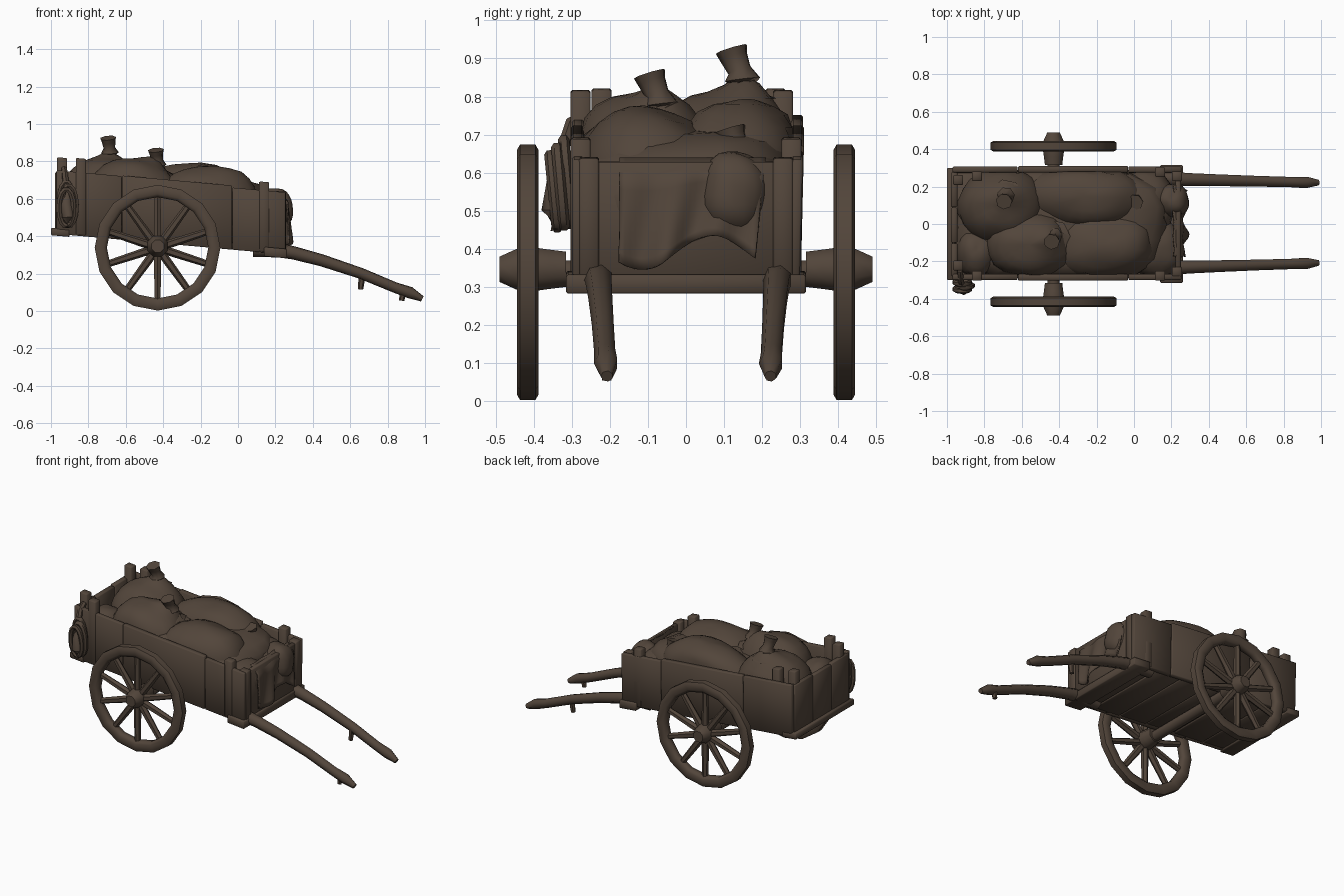
import bpy, bmesh, math, random
from mathutils import Vector, Matrix, noise

if "Cube" in bpy.data.objects:
    bpy.data.objects.remove(bpy.data.objects["Cube"])

random.seed(4)
brown = bpy.data.materials.new("dark_brown")
brown.diffuse_color = (0.085, 0.06, 0.043, 1)
brown.use_nodes = True
brown.node_tree.nodes["Principled BSDF"].inputs["Base Color"].default_value = brown.diffuse_color
SLOPE = -0.09          # the cart bed tips down towards the shafts


def finish(name, bm, angle=40):
    bmesh.ops.recalc_face_normals(bm, faces=bm.faces)
    me = bpy.data.meshes.new(name)
    bm.to_mesh(me)
    bm.free()
    ob = bpy.data.objects.new(name, me)
    bpy.context.collection.objects.link(ob)
    me.materials.append(brown)
    bpy.ops.object.select_all(action='DESELECT')
    ob.select_set(True)
    bpy.context.view_layer.objects.active = ob
    bpy.ops.object.shade_smooth_by_angle(angle=math.radians(angle))
    return ob


def board(name, x, y, h, flare=0.0):
    """Box given by ranges; h is height above the sloping bed line."""
    bm = bmesh.new()
    bmesh.ops.create_cube(bm, size=1)
    for v in bm.verts:
        px, py, pz = (r[0] + (c + 0.5) * (r[1] - r[0]) for c, r in zip(v.co, (x, y, h)))
        py += math.copysign(flare, py) * (v.co.z + 0.5)
        v.co = (px, py, pz + SLOPE * px)
    bmesh.ops.bevel(bm, geom=bm.edges[:], offset=0.005, segments=1, affect='EDGES')
    return finish(name, bm, 50)


def tube(name, pts, radii, n=8, bm=None, closed=False):
    """Sweep of an n-sided ring along points."""
    own = bm is None
    bm = bm or bmesh.new()
    pts = [Vector(p) for p in pts]
    rings = []
    for i, p in enumerate(pts):
        a, b = (pts[i - 1], pts[(i + 1) % len(pts)]) if closed else (pts[max(i - 1, 0)], pts[min(i + 1, len(pts) - 1)])
        q = (b - a).to_track_quat('Z', 'Y')
        if closed:   # keep rings of a loop in one plane, without twist
            z = (b - a).normalized()
            w = Vector((0, 1, 0))
            w = (w - z * w.dot(z)).normalized()
            q = Matrix((w.cross(z), w, z)).transposed().to_quaternion()
        rings.append([bm.verts.new(p + q @ Vector((radii[i] * math.cos(t), radii[i] * math.sin(t), 0)))
                      for t in [math.tau * (k + 0.5) / n for k in range(n)]])
    pairs = list(zip(rings, rings[1:])) + ([(rings[-1], rings[0])] if closed else [])
    for r, s in pairs:
        for k in range(n):
            bm.faces.new((r[k], r[(k + 1) % n], s[(k + 1) % n], s[k]))
    if not closed:
        bm.faces.new(rings[0])
        bm.faces.new(rings[-1])
    return finish(name, bm, 55) if own else None


def sack(name, loc, size, turn=0, knot=None, power=2.2):
    """Lumpy ellipsoid, with an optional tied neck at a world point."""
    bm = bmesh.new()
    bmesh.ops.create_uvsphere(bm, u_segments=20, v_segments=14, radius=1)
    rot = Matrix.Rotation(math.radians(turn), 3, 'Z')
    for v in bm.verts:
        c = v.co.copy()
        p = (abs(c.x) ** power + abs(c.y) ** power + abs(c.z) ** power) ** (-1 / power)
        c *= p * (1 + 0.09 * noise.noise(c * 1.6 + Vector(loc) * 9))
        v.co = rot @ Vector((c.x * size[0], c.y * size[1], c.z * size[2])) + Vector(loc)
        v.co.y = max(-0.275, min(0.28, v.co.y))
        v.co.z = max(v.co.z, 0.345 + SLOPE * v.co.x)
        if knot:   # cloth gathers up towards the neck
            d = math.hypot(v.co.x - knot[0], v.co.y - knot[1])
            if v.co.z > loc[2]:
                v.co.z += 0.05 * max(0, 1 - d / 0.12) ** 2
    if knot:
        k, lean = Vector(knot), Vector((-0.01, -0.03, 0))
        tube("", [k + lean * s + Vector((0, 0, d)) for s, d in ((0, -.13), (0, -.08), (.3, -.055), (.8, -.02), (1, 0))],
             [.09, .048, .032, .038, .044], 7, bm)
    return finish(name, bm, 60)


# Floor of cross planks
edges = [-0.97, -0.75, -0.53, -0.32, -0.12, 0.07, 0.25]
for i, (a, b) in enumerate(zip(edges, edges[1:])):
    d = random.uniform(0, 0.008)
    board(f"floor_plank_{i}", (a, b - 0.004), (-0.29, 0.29), (0.326 + d, 0.36 + d))

# Side boards, in three lengths each
for s, side in ((-1, "right"), (1, "left")):
    for i, (a, b, top) in enumerate(((-0.97, -0.62, .665), (-0.62, -0.03, .668), (-0.03, 0.255, .657))):
        y = sorted((s * 0.268, s * (0.299 + 0.003 * (i % 2))))
        board(f"{side}_side_board_{i}", (a, b - 0.002), y, (0.325, top), 0.008 if s > 0 else 0.0)

# Tailgate, front board and the cross beams below them
for i, (a, b) in enumerate(((-0.28, -0.1), (-0.1, 0.09), (0.09, 0.28))):
    board(f"tailgate_board_{i}", (-0.978, -0.945), (a, b - 0.003), (0.32, 0.655 - 0.006 * (i % 2)))
board("front_board", (0.222, 0.25), (-0.27, 0.27), (0.32, 0.65))
board("rear_cross_beam", (-1.0, -0.9), (-0.3, 0.3), (0.315, 0.355))
board("front_cross_beam", (0.14, 0.262), (-0.315, 0.315), (0.305, 0.355))

# Corner posts rising over the boards
for s in (-1, 1):
    for name, x, y, top in (("rear_post", -0.94, 0.235 if s > 0 else 0.222, .735),
                            ("rear_inner_post", -0.84, 0.255 if s > 0 else 0.277, .74),
                            ("front_post", 0.14, 0.277, .703), ("front_corner_post", 0.23, 0.255, .66)):
        board(f"{name}_{'left' if s > 0 else 'right'}", (x - .027, x + .027),
              sorted((s * (y - .026), s * (y + .026))), (0.33, top))

# Shafts with end pegs
for s, y0, y1, side in ((-1, -0.235, -0.208, "right"), (1, 0.245, 0.222, "left")):
    path = ((.08, .325), (.22, .325), (.3, .31), (.45, .27), (.66, .2), (.84, .125), (.92, .098), (.985, .065))
    tube(f"{side}_shaft", [(x, y0 + (y1 - y0) * (x - .08) / .9, z) for x, z in path],
         [.036, .04, .036, .033, .03, .029, .032, .016], 7)
    x, z = (.655, .2) if s > 0 else (.875, .12)
    tube(f"{side}_shaft_peg", [(x + .01, y1, z), (x, y1, z - .085 + .02 * (x > .8))], [.02, .014], 6)

# Wheels: rim, ten spokes and hub
CX, CZ, R, N = -0.43, 0.338, 0.336, 16
for s, side in ((-1, "right"), (1, "left")):
    wy = s * 0.416
    prof = [(R, -.02), (R, .02), (R - .014, .028), (R - .048, .028), (R - .065, .015),
            (R - .065, -.015), (R - .048, -.028), (R - .014, -.028)]
    bm = bmesh.new()
    rings = [[bm.verts.new((CX + r * math.cos(t), wy + d, CZ + r * math.sin(t))) for r, d in prof]
             for t in [math.tau * k / N for k in range(N)]]
    for i in range(N):
        a, b = rings[i - 1], rings[i]
        for k in range(8):
            bm.faces.new((a[k - 1], a[k], b[k], b[k - 1]))
    finish(f"{side}_wheel_rim", bm, 55)
    bm = bmesh.new()
    for k in range(10):
        t = math.radians(18 + 36 * k)
        tube("", [(CX + r * math.cos(t), wy, CZ + r * math.sin(t)) for r in (.03, .1, .285)],
             [.022, .022, .018], 6, bm)
    finish(f"{side}_wheel_spokes", bm)
    tube(f"{side}_wheel_hub", [(CX, s * y, CZ + .008) for y in (.315, .36, .4, .445, .49)],
         [.05, .056, .062, .058, .036], 8)
tube("axle", [(CX, -0.4, CZ), (CX, 0.4, CZ)], [.034, .034], 8)

# Sacks of cargo, with a broad lower layer that closes the gaps between them
sack("lower_load", (-.38, 0, .55), (.56, .30, .165), 0, None, 3.2)
sack("rear_sack", (-.71, .10, .62), (.23, .20, .20), 10, (-.685, .15, .925))
sack("rear_right_sack", (-.56, -.11, .60), (.24, .19, .215), 0, (-.43, -.065, .86))
sack("left_long_sack", (-.27, .15, .58), (.34, .18, .21), -3)
sack("right_long_sack", (-.17, -.11, .56), (.28, .20, .215), 5)
sack("low_rear_sack", (-.84, -.15, .58), (.11, .13, .14))
sack("front_left_sack", (.06, .11, .51), (.16, .19, .15), 0, (.015, .145, .715))
sack("front_right_sack", (.12, -.13, .51), (.14, .16, .12))
sack("front_overhang_sack", (.195, .125, .54), (.10, .092, .115))

# Cloth draped over the front board, in soft uneven folds
bm = bmesh.new()
NU, NV = 26, 10
grid = []
for j in range(NV + 1):
    v = j / NV
    row = []
    for i in range(NU + 1):
        u = i / NU
        fold = (math.sin(u * 17 + 2.2 * v) + .6 * math.sin(u * 9 - 1.5 * v)) * (0.003 + 0.011 * v)
        z = 0.64 - v * (0.25 + 0.045 * math.sin(u * 6 + .6))
        x = 0.215 + 0.045 * min(1, v * 5) + 0.014 * v + fold
        row.append(bm.verts.new((x, -0.175 + u * 0.385 * (1 - .08 * v), z)))
    grid.append(row)
for a, b in zip(grid, grid[1:]):
    for i in range(NU):
        bm.faces.new((a[i], a[i + 1], b[i + 1], b[i]))
cloth = finish("front_cloth", bm, 60)
cloth.modifiers.new("thickness", 'SOLIDIFY').thickness = 0.008

# Rope coil hanging on the rear right corner
for k in range(3):
    y = -0.312 - 0.018 * k
    tube(f"rope_loop_{k}", [(-.918 + .014 * (k % 2) + .04 * math.cos(t), y - .01 * math.sin(t),
                             .575 - .012 * k + (.115 - .008 * k) * math.sin(t))
                            for t in [math.tau * q / 14 for q in range(14)]], [.015] * 14, 6, closed=True)
tube("rope_wrap", [(-.915, -.30, .62), (-.915, -.335, .57), (-.912, -.35, .50), (-.91, -.34, .45)],
     [.03, .034, .03, .018], 7)
tube("rope_hitch", [(-.93, -.25, .76), (-.925, -.3, .73), (-.92, -.325, .66)], [.016, .018, .016], 6)
